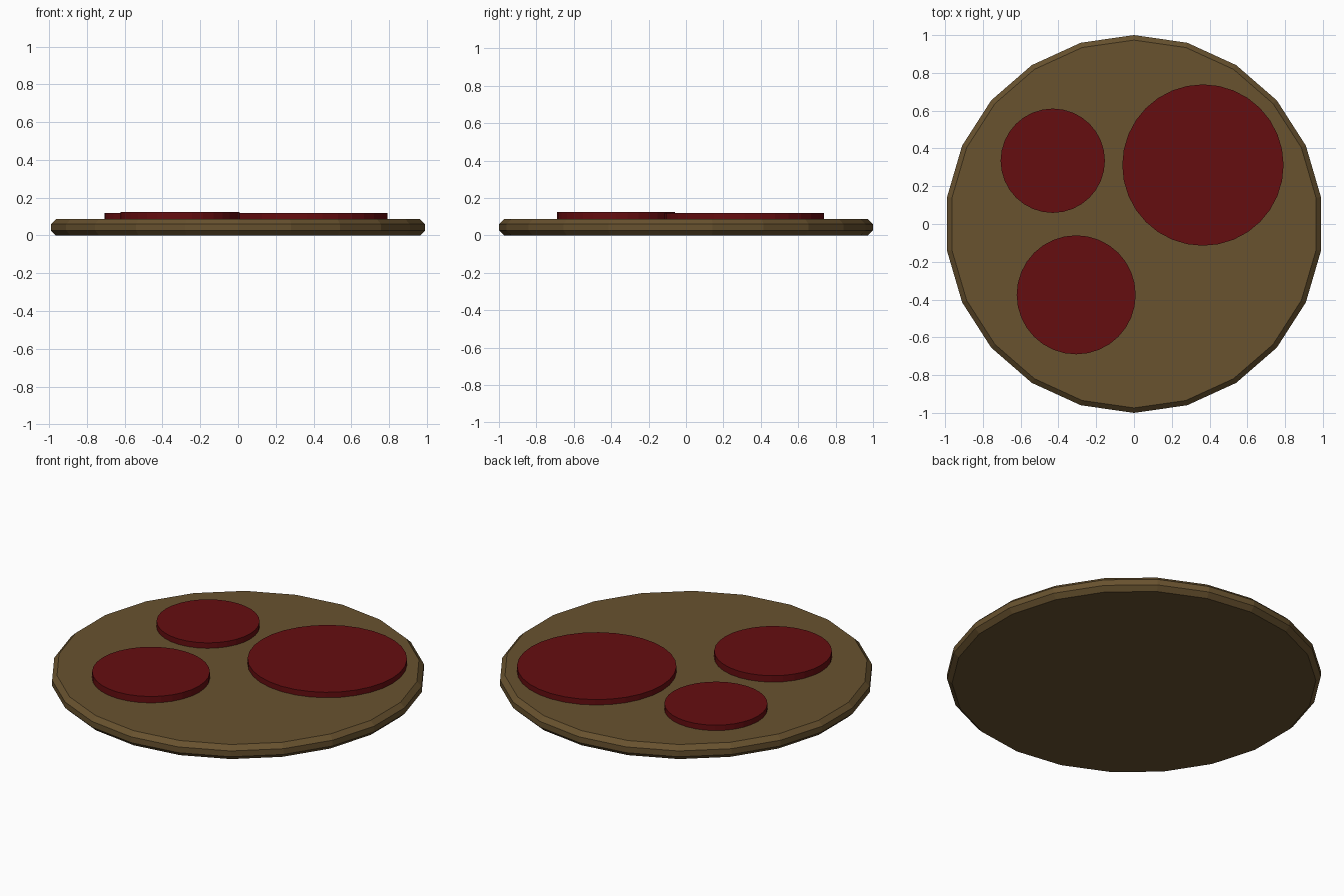
import bpy
import bmesh
from mathutils import Matrix

cube = bpy.data.objects.get("Cube")
if cube:
    bpy.data.objects.remove(cube, do_unlink=True)


def make_material(name, color):
    mat = bpy.data.materials.new(name)
    mat.use_nodes = True
    mat.diffuse_color = color
    mat.node_tree.nodes["Principled BSDF"].inputs["Base Color"].default_value = color
    return mat


def make_disc(name, x, y, radius, bottom, top, sides, mat, bevel=0):
    """Flat-shaded disc with a vertex pointing to the back, optionally chamfered."""
    mesh = bpy.data.meshes.new(name)
    bm = bmesh.new()
    bmesh.ops.create_cone(bm, cap_ends=True, segments=sides, radius1=radius,
                          radius2=radius, depth=top - bottom,
                          matrix=Matrix.Translation((0, 0, (top + bottom) / 2)))
    if bevel:
        rims = [e for e in bm.edges if abs(e.verts[0].co.z - e.verts[1].co.z) < 0.001]
        bmesh.ops.bevel(bm, geom=rims, offset=bevel, segments=1,
                        affect='EDGES', profile=0.5)
    bm.to_mesh(mesh)
    bm.free()
    mesh.materials.append(mat)
    obj = bpy.data.objects.new(name, mesh)
    obj.location = (x, y, 0)
    bpy.context.collection.objects.link(obj)
    return obj


brown = make_material("brown", (0.138, 0.084, 0.028, 1))
dark_red = make_material("dark red", (0.130, 0.004, 0.005, 1))

# Chamfered round base
make_disc("round_base", 0, 0, 1.0, 0, 0.086, 22, brown, bevel=0.026)

# Raised discs, sunk slightly into the base
SINK = 0.08
make_disc("large_disc", 0.365, 0.312, 0.427, SINK, 0.118, 32, dark_red)
make_disc("small_disc", -0.43, 0.335, 0.276, SINK, 0.118, 32, dark_red)
make_disc("medium_disc", -0.306, -0.375, 0.315, SINK, 0.124, 32, dark_red)
